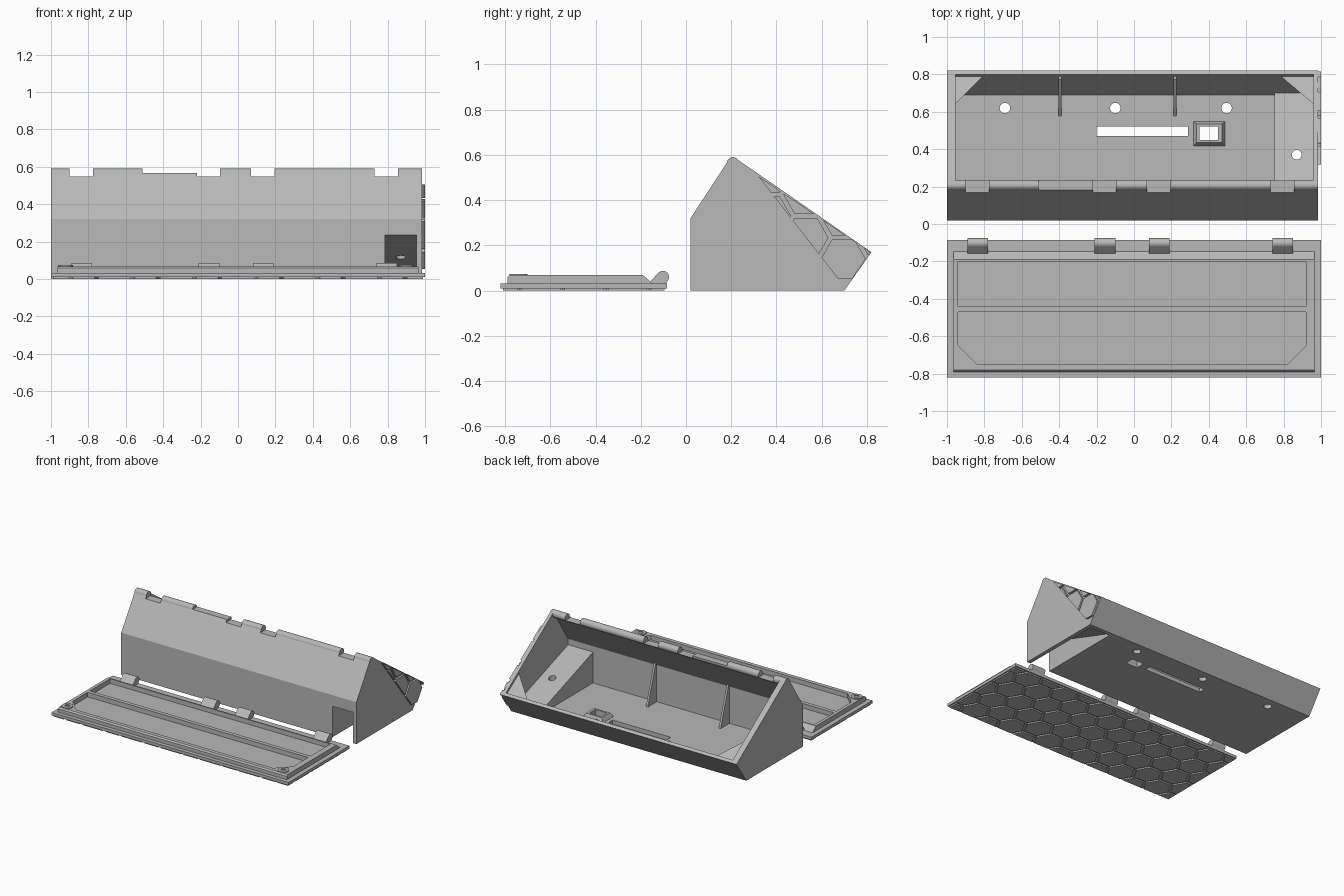
import bpy, bmesh, math
from mathutils import Matrix, Vector

cube = bpy.data.objects.get("Cube")
if cube:
    bpy.data.objects.remove(cube, do_unlink=True)

grey = bpy.data.materials.new("matte grey")
grey.use_nodes = True
grey.diffuse_color = (0.48, 0.48, 0.48, 1)
grey.node_tree.nodes["Principled BSDF"].inputs["Base Color"].default_value = grey.diffuse_color

FLAT = Matrix.Identity(4)
# Profile drawn in (y, z), extruded along x
SIDE = Matrix(((0, 0, 1, 0), (1, 0, 0, 0), (0, 1, 0, 0), (0, 0, 0, 1)))
parts = []


def finish(name, bm):
    bmesh.ops.recalc_face_normals(bm, faces=bm.faces)
    mesh = bpy.data.meshes.new(name)
    bm.to_mesh(mesh)
    bm.free()
    mesh.materials.append(grey)
    obj = bpy.data.objects.new(name, mesh)
    bpy.context.collection.objects.link(obj)
    parts.append(obj)
    return obj


def extrude(bm, w0, w1, matrix):
    """Turn the flat faces of bm into prisms between w0 and w1."""
    bmesh.ops.translate(bm, verts=bm.verts, vec=(0, 0, w0))
    new = bmesh.ops.extrude_face_region(bm, geom=bm.faces[:], use_keep_orig=True)["geom"]
    bmesh.ops.translate(bm, vec=(0, 0, w1 - w0),
                        verts=[v for v in new if isinstance(v, bmesh.types.BMVert)])
    bm.transform(matrix)


def prism(name, pts, w0, w1, matrix=SIDE):
    bm = bmesh.new()
    bm.faces.new([bm.verts.new((u, v, 0)) for u, v in pts])
    extrude(bm, w0, w1, matrix)
    return finish(name, bm)


def circle(u, v, r, n=32):
    return [(u + r * math.cos(2 * math.pi * i / n), v + r * math.sin(2 * math.pi * i / n))
            for i in range(n)]


def rect(u0, u1, v0, v1):
    return [(u0, v0), (u1, v0), (u1, v1), (u0, v1)]


def hull(name, points):
    bm = bmesh.new()
    for p in points:
        bm.verts.new(p)
    bmesh.ops.convex_hull(bm, input=bm.verts)
    return finish(name, bm)


def cut(obj, pts, w0, w1, matrix=SIDE):
    cutter = prism("cutter", pts, w0, w1, matrix)
    cutter.hide_render = True
    mod = obj.modifiers.new("cut", "BOOLEAN")
    mod.operation, mod.solver, mod.object = "DIFFERENCE", "EXACT", cutter
    bpy.context.view_layer.objects.active = obj
    bpy.ops.object.modifier_apply(modifier=mod.name)
    parts.remove(cutter)
    bpy.data.objects.remove(cutter, do_unlink=True)


def hex_tiles(name, poly, origin, w0, w1, matrix, pitch=0.11, gap=0.018):
    """Honeycomb of raised tiles trimmed to a convex counter-clockwise outline."""
    bm = bmesh.new()
    for i in range(-15, 16):
        for j in range(-9, 10):
            u = origin[0] + 1.5 * pitch * i
            v = origin[1] + math.sqrt(3) * pitch * (j + (i % 2) / 2)
            bm.faces.new([bm.verts.new((a, b, 0))
                          for a, b in circle(u, v, pitch - gap / math.sqrt(3), 6)])
    for a, b in zip(poly, poly[1:] + poly[:1]):
        d = Vector(b) - Vector(a)
        bmesh.ops.bisect_plane(bm, geom=bm.verts[:] + bm.edges[:] + bm.faces[:],
                               plane_co=(*a, 0), plane_no=(d.y, -d.x, 0), clear_outer=True)
    extrude(bm, w0, w1, matrix)
    return finish(name, bm)


# Wedge-shaped case body, hollowed from its sloping open side
body = prism("case_body", [(.02, 0), (.70, 0), (.82, .17), (.22, .585), (.19, .58), (.02, .32)],
             -1, .985)
cut(body, [(.05, .03), (.69, .03), (.89, .31), (.26, .63), (.05, .31)], -.955, .75)
cut(body, [(.05, .265), (.70, .044), (.89, .31), (.26, .63), (.05, .31)], .70, .96)

# Recess below the ramp, and the thinner side wall beneath the honeycomb
cut(body, [(-.1, -.1), (.67, -.1), (.67, .014), (-.1, .276)], .785, .955)
cut(body, [(0, -.1), (.705, -.1), (.705, 0), (.67, .05), (0, .28)], .972, 1.1)

# Floor openings, ramp hole, side hole and cable notch
for x in (-.69, -.1, .495):
    cut(body, circle(x, .62, .028), -.1, .1, FLAT)
cut(body, rect(-.2, .29, .47, .52), -.1, .1, FLAT)
cut(body, rect(.35, .45, .45, .52), -.1, .1, FLAT)
cut(body, circle(.87, .37, .026), .05, .3, FLAT)
cut(body, circle(.37, .17, .02), -1.1, -.9)
notch = Matrix.Translation((-.53, .82, .175)) @ Vector((0, .17, -.12)).to_track_quat("Z", "Y").to_matrix().to_4x4()
cut(body, circle(0, 0, .06), -.1, .1, notch)

# Hinge barrel with gaps for the lid knuckles
barrel = prism("case_hinge_barrel", circle(.208, .562, .028), -1, .985)
cut(barrel, circle(.208, .562, .012, 20), -1.1, 1.1)
knuckles = [(-.89, -.78), (-.21, -.10), (.08, .19), (.74, .85)]
for obj in (body, barrel):
    for x0, x1 in knuckles:
        cut(obj, rect(.1, .3, .548, .7), x0 - .01, x1 + .005)
    cut(obj, rect(.1, .3, .567, .7), -.51, -.215)

# Stiffening ribs on the front and back walls
for x in (-.395, .22):
    prism("front_rib", [(.045, .025), (.16, .025), (.06, .33), (.045, .31)], x - .008, x + .008)
    prism("back_rib", [(.57, .025), (.69, .025), (.79, .165), (.775, .175)], x - .008, x + .008)

# Corner gussets along the rear rim
for s, edge, reach in ((-1, .957, .16), (1, .962, .19)):
    top = [(edge, .80), (edge - reach, .80), (edge, .64)]
    hull("corner_gusset", [(s * x, y, .57 - .69 * (y - .21)) for x, y in top]
         + [(s * edge, .70, .03)])

# Raised collar around the square opening
collar = hull("port_collar", [(x, y, .025) for x, y in rect(.315, .49, .415, .55)]
              + [(x, y, .06) for x, y in rect(.335, .47, .435, .535)])
cut(collar, rect(.35, .45, .45, .52), -.1, .1, FLAT)

# Honeycomb on the case side
hex_tiles("side_honeycomb", [(.02, .285), (.67, .055), (.705, .01), (.815, .17), (.21, .58), (.02, .32)],
          (.2, .425), .983, 1, SIDE)

# Lid slab, honeycomb underside and raised rim
prism("lid_slab", rect(-1, 1, -.82, -.085), .01, .032, FLAT)
hex_tiles("lid_honeycomb", rect(-.99, .99, -.81, -.095), (0, -.45), 0, .012, FLAT)
rim = prism("lid_rim", [(-.79, .025), (-.14, .025), (-.19, .068), (-.78, .068), (-.79, .058)],
            -.965, .965)
cut(rim, rect(-.94, .92, -.44, -.2), .033, .2, FLAT)
cut(rim, [(-.94, -.47), (-.94, -.65), (-.84, -.75), (.82, -.75), (.92, -.65), (.92, -.47)],
    .033, .2, FLAT)

# Corner magnet seats on the lid
for x in (-.922, .902):
    seat = prism("lid_corner_seat", circle(x, -.74, .04), .03, .074, FLAT)
    cut(seat, circle(x, -.74, .018), .06, .2, FLAT)

# Lid hinge knuckles
for x0, x1 in knuckles:
    outline = circle(-.102, .06, .027) + [(-.17, .028), (-.092, .028)]
    knuckle = hull("lid_knuckle", [(x, y, z) for x in (x0, x1) for y, z in outline])
    cut(knuckle, circle(-.102, .06, .012, 20), -1.1, 1.1)

# Smooth the round surfaces, keep the edges crisp
bpy.ops.object.select_all(action="DESELECT")
for obj in parts:
    obj.select_set(True)
bpy.context.view_layer.objects.active = body
bpy.ops.object.shade_smooth_by_angle(angle=math.radians(30))
